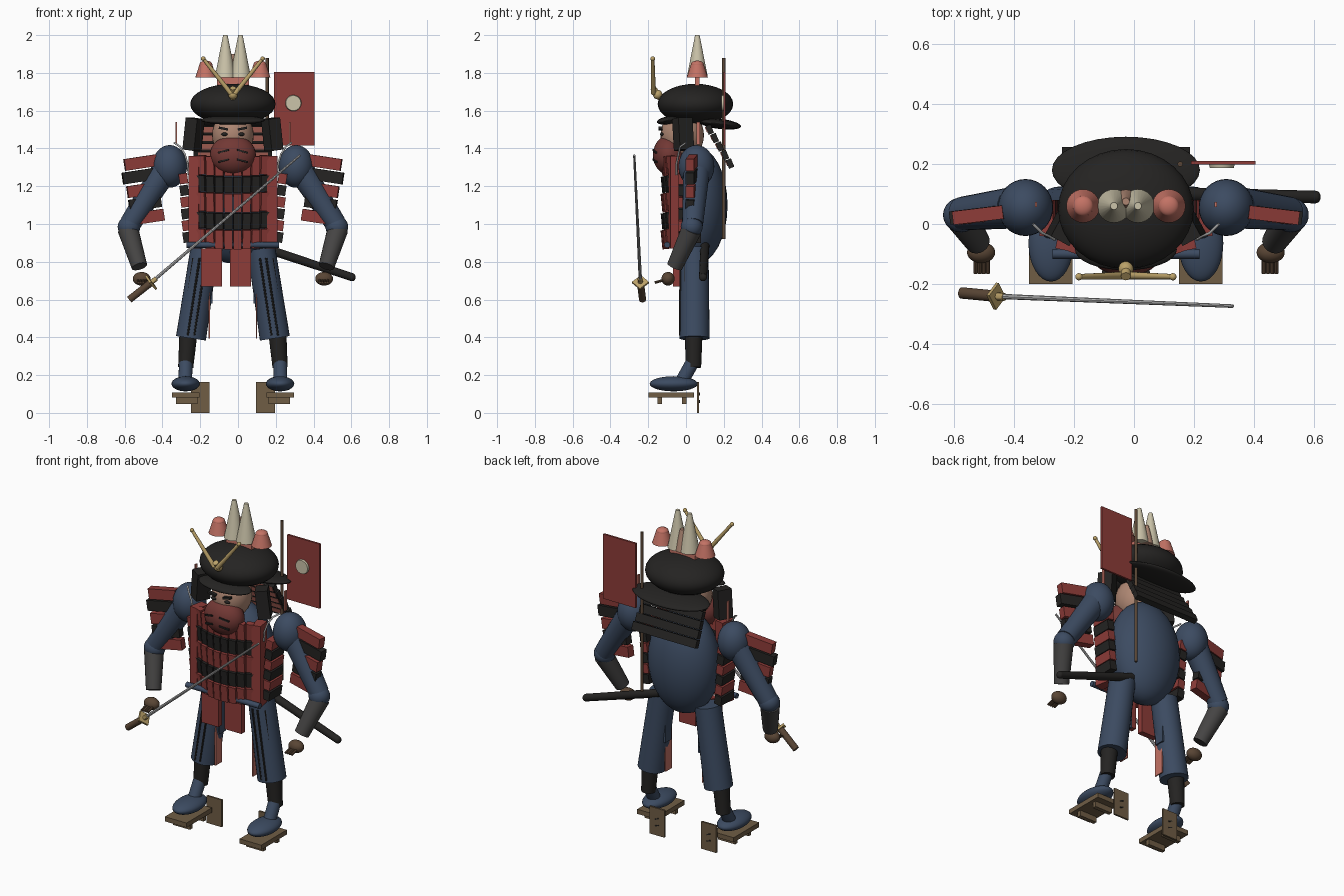
import bpy, math
from mathutils import Vector

if "Cube" in bpy.data.objects:
    bpy.data.objects.remove(bpy.data.objects["Cube"])

C = -0.027  # body centre line
COL = dict(blue=(.045, .07, .12), red=(.27, .045, .04), dark=(.018, .017, .016), grey=(.06, .058, .057),
           brown=(.1, .06, .035), wood=(.16, .11, .06), tan=(.42, .24, .17), cream=(.6, .55, .4),
           salmon=(.55, .17, .13), gold=(.5, .36, .14), steel=(.5, .5, .5), mask=(.17, .04, .035))
MATS = {}
for k, v in COL.items():
    MATS[k] = bpy.data.materials.new(k)
    MATS[k].diffuse_color = (*v, 1)


def done(name, mat, smooth=True):
    o = bpy.context.object
    o.name = name
    o.data.materials.append(MATS[mat])
    if smooth:
        bpy.ops.object.shade_smooth_by_angle()
    return o


def box(name, loc, size, mat, rot=(0, 0, 0)):
    bpy.ops.mesh.primitive_cube_add(size=1, location=loc, rotation=rot)
    bpy.context.object.scale = size
    return done(name, mat, False)


def ball(name, loc, rad, mat, rot=(0, 0, 0)):
    bpy.ops.mesh.primitive_uv_sphere_add(segments=32, ring_count=16, radius=1, location=loc, rotation=rot)
    bpy.context.object.scale = rad
    return done(name, mat)


def rod(name, a, b, r1, mat, r2=None, n=20):
    a, b = Vector(a), Vector(b)
    d = b - a
    bpy.ops.mesh.primitive_cone_add(vertices=n, radius1=r1, radius2=r1 if r2 is None else r2, depth=d.length,
                                    location=(a + b) / 2, rotation=d.to_track_quat('Z', 'Y').to_euler())
    return done(name, mat)


# torso, neck, head
ball("torso", (C, .055, 1.1), (.215, .165, .31), "blue")
rod("neck", (C, .03, 1.3), (C, .02, 1.48), .06, "tan")
ball("head", (C, -.02, 1.47), (.11, .115, .13), "tan")
ball("face_mask", (C, -.09, 1.365), (.122, .085, .105), "mask")
for s in (-1, 1):
    ball("eye", (C + s * .045, -.128, 1.475), (.017, .01, .009), "dark")
    box("brow", (C + s * .05, -.135, 1.505), (.05, .02, .012), "dark", (0, s * -.2, 0))
    for z in (1.385, 1.335):
        box("mask_crease", (C + s * .05, -.165, z), (.06, .012, .009), "dark", (0, s * .25, s * .25))

# helmet
ball("helmet_bowl", (C, .05, 1.635), (.226, .2, .107), "dark")
ball("helmet_rear_brim", (C, .18, 1.53), (.247, .112, .027), "dark", (-.12, 0, 0))
ball("helmet_visor", (C, -.085, 1.55), (.17, .07, .022), "dark", (.15, 0, 0))
for s in (-1, 1):
    box("helmet_wing", (C + s * .208, -.015, 1.475), (.07, .085, .17), "dark", (0, s * -.12, s * .5))
for i in range(5):
    z, y = 1.5 - i * .045, .125 + i * .027
    box("neck_guard", (C, y, z), (.38 + .012 * i, .03, .048), "dark", (.4, 0, 0))
    box("neck_guard_lining", (C, y - .017, z), (.37, .006, .03), "salmon", (.4, 0, 0))

# crest and helmet ornaments
ball("crest_boss", (C, -.15, 1.685), (.025, .025, .025), "gold")
rod("crest_base", (C, -.13, 1.66), (C, -.175, 1.72), .016, "gold")
box("ornament_base", (C, .06, 1.755), (.17, .025, .075), "salmon")
for s in (-1, 1):
    rod("crest_horn", (C + s * .01, -.172, 1.69), (C + s * .157, -.176, 1.875), .013, "gold", .009, 12)
    ball("crest_tip", (C + s * .157, -.176, 1.875), (.012, .012, .012), "gold")
    rod("tall_cone", (C + s * .04, .06, 1.775), (C + s * .04, .06, 2.0), .056, "cream", .012, 24)
    rod("side_cone", (C + s * .143, .06, 1.775), (C + s * .143, .06, 1.845), .056, "salmon", .034, 24)
    ball("side_cone_top", (C + s * .143, .06, 1.845), (.034, .034, .02), "salmon")
rod("rear_cone", (C, .075, 1.775), (C, .075, 1.9), .04, "tan", .012)

# chest armour rows
for r in range(5):
    z = 1.305 - r * .097
    for i in range(8):
        u = (i - 3.5) / 3.5
        box("chest_scale", (C + u * .165, -.112 + .035 * u * u, z + .008 * u * u), (.043, .035, .085 if r % 2 else .1),
            "dark" if r % 2 else "red", (.1, 0, u * .35))
for s in (-1, 1):
    box("chest_side_panel", (C + s * .2, -.045, 1.115), (.055, .085, .49), "red", (0, 0, s * .2))
    for i in range(6):
        box("flank_scale", (C + s * (.262 - .004 * i), .02, 1.24 - i * .062), (.045, .12, .055),
            "dark" if i % 2 else "red", (0, s * .15, 0))
    # hip tassets and hanging strips
    box("front_tasset", (C + s * .113 if s < 0 else C + .04, -.05, .77), (.112, .035, .2), "red")
    box("hanging_strip", (C + s * .125, .03, .52), (.007, .06, .25), "salmon")
    box("hanging_cloth", (C + s * .115, .05, .68), (.012, .06, .2), "blue")
bpy.data.objects["front_tasset"].location.x = -.14
bpy.data.objects["front_tasset.001"].location.x = .014
rod("belt", (C - .245, -.1, .89), (C + .245, -.1, .89), .016, "blue")

# arms and shoulder guards
for s in (-1, 1):
    X = lambda x, y, z: (C + s * x, y, z)
    ball("shoulder", X(.335, .055, 1.305), (.092, .095, .113), "blue")
    rod("sleeve", X(.37, .055, 1.27), X(.545, .035, 1.0), .07, "blue", .056)
    ball("elbow", X(.55, .03, .985), (.06, .058, .058), "blue")
    rod("forearm_guard", X(.555, .03, .97), X(.495, -.06, .775), .055, "grey", .042)
    ball("hand", X(.483, -.095, .71), (.047, .035, .036), "brown")
    for i in range(4):
        rod("finger", X(.46 + i * .014, -.11, .705), X(.46 + i * .014, -.165, .69), .007, "brown", n=8)
    for i in range(5):
        box("shoulder_guard", X((.49, .5, .475, .465, .45)[i], .03, 1.325 - i * .072), (.17, .045, .062),
            "dark" if i % 2 else "red", (0, s * .15, s * -.12))
    box("shoulder_tie", X(.3, .065, 1.48), (.008, .018, .12), "salmon")
    cu = bpy.data.curves.new("shoulder_cord", 'CURVE')
    cu.dimensions, cu.bevel_depth = '3D', .005
    sp = cu.splines.new('POLY')
    sp.points.add(4)
    for p, (x, y, z) in zip(sp.points, ((.31, .0, 1.43), (.28, -.03, 1.41), (.255, -.04, 1.37), (.24, -.05, 1.32), (.235, -.05, 1.26))):
        p.co = (*X(x, y, z), 1)
    cu.materials.append(MATS["steel"])
    bpy.context.collection.objects.link(bpy.data.objects.new("shoulder_cord", cu))

    # legs and raised sandals
    rod("trouser_leg", X(.222, .045, .395), X(.15, .045, .87), .08, "blue", .074, 28)
    for i in range(4):
        o = -.05 + i * .033
        h = -.04 + o * o * 12
        rod("trouser_pleat", X(.222 + o, h + .006, .41), X(.16 + o, h + .008, .82), .006, "dark", n=8)
    rod("shin_guard", X(.25, .04, .24), X(.235, .04, .43), .04, "dark", .048)
    rod("ankle", X(.252, -.02, .17), X(.25, .03, .26), .036, "blue", .036)
    ball("foot", X(.25, -.065, .154), (.075, .127, .04), "blue")
    box("sandal_sole", X(.25, -.078, .095), (.145, .243, .028), "wood")
    for y in (-.14, -.01):
        box("sandal_tooth", X(.245, y, .065), (.115, .024, .035), "wood")
    box("heel_plate", X(.173, .064, .082), (.1, .011, .164), "wood")
    for z in (.06, .1):
        box("heel_plate_mark", X(.173, .071, z), (.025, .004, .006), "dark", (0, .4, 0))

# drawn sword
A, G, T = Vector((-.575, -.23, .6)), Vector((-.46, -.241, .69)), Vector((.33, -.274, 1.365))
rod("sword_grip", A, G, .019, "brown")
d = (G - A).normalized()
rod("sword_guard", G - d * .006, G + d * .006, .045, "gold", n=4)
rod("blade_collar", G, G + d * .035, .013, "gold", n=12)
rod("sword_blade", G, T, .009, "steel", .006, 8)

# scabbard at the hip
rod("scabbard", (.1, .1, .885), (.605, .09, .718), .024, "dark", .021)
ball("scabbard_end", (.605, .09, .718), (.018, .021, .021), "dark")

# back banner
rod("banner_pole", (.154, .2, .92), (.154, .2, 1.88), .009, "brown", n=12)
box("banner", (.298, .204, 1.61), (.216, .012, .39), "red")
rod("banner_disc", (.293, .203, 1.64), (.293, .187, 1.64), .044, "cream", .04, 28)

for m in bpy.data.materials:
    if m.users and not m.is_grease_pencil:
        m.use_nodes = True
        m.node_tree.nodes["Principled BSDF"].inputs["Base Color"].default_value = m.diffuse_color
